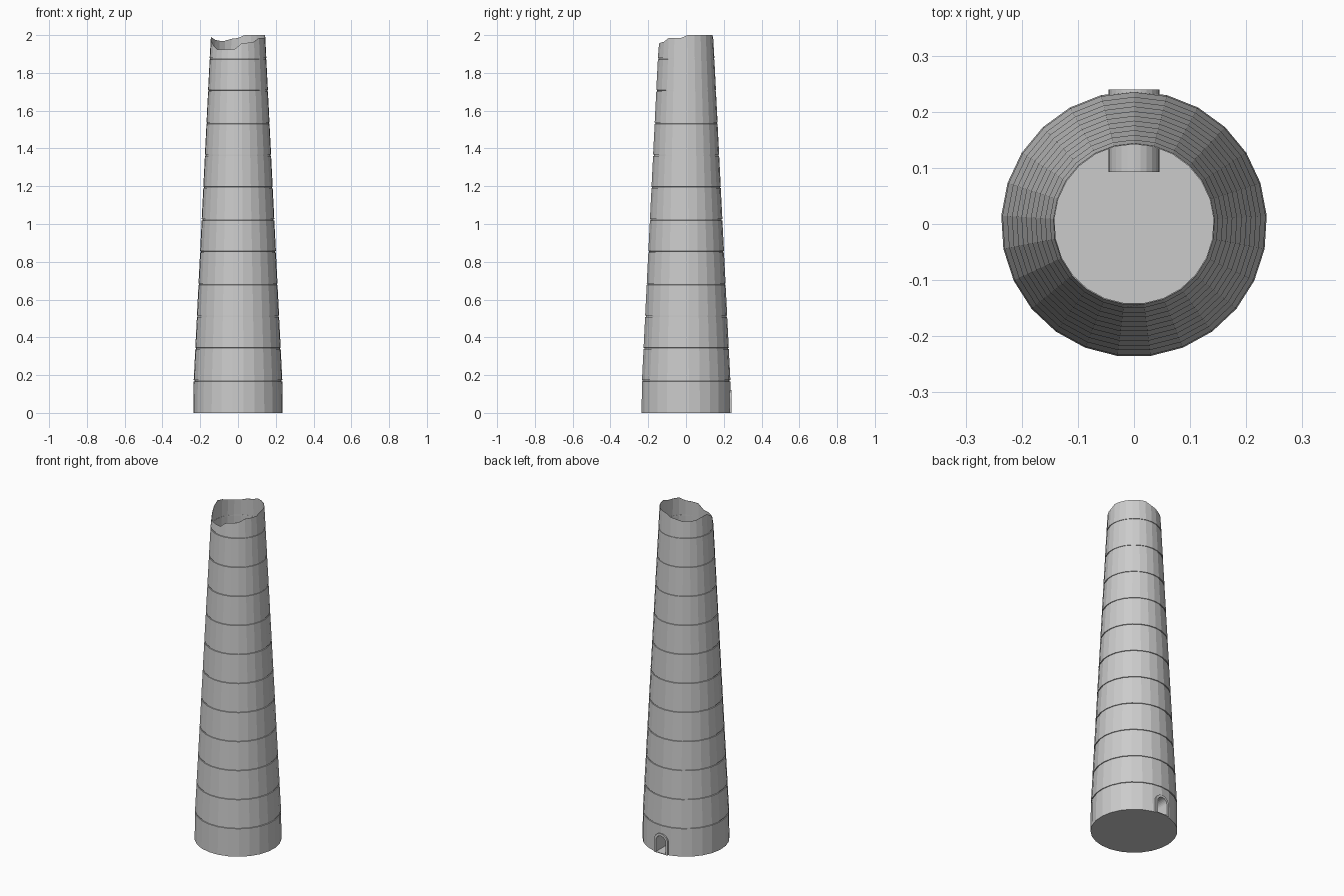
import bpy, bmesh
from math import radians, cos, sin, pi

if "Cube" in bpy.data.objects:
    bpy.data.objects.remove(bpy.data.objects["Cube"])

SIDES = 25
STEP = 0.1705
# Heights of the broken rim, counter-clockwise from the front
RIM = [1.955, 1.96, 1.965, 1.985, 1.985, 1.985, 2, 2, 2, 2, 2, 2, 1.985,
       1.98, 1.97, 1.97, 1.975, 1.985, 1.99, 1.97, 1.945, 1.925, 1.925, 1.925, 1.925]


def make_object(name, bm):
    bmesh.ops.recalc_face_normals(bm, faces=bm.faces)
    mesh = bpy.data.meshes.new(name)
    bm.to_mesh(mesh)
    bm.free()
    ob = bpy.data.objects.new(name, mesh)
    bpy.context.collection.objects.link(ob)
    return ob


def radius(z):
    if z < STEP:
        return 0.237 - 0.002 * z / STEP
    return 0.235 - 0.091 * (z - STEP) / (2 - STEP)


def arch(name, half_w, z0, spring, y0, y1):
    # Extruded round-headed arch
    pts = [(-half_w, z0)]
    pts += [(-half_w * cos(pi * i / 12), spring + half_w * sin(pi * i / 12)) for i in range(13)]
    pts += [(half_w, z0)]
    bm = bmesh.new()
    a = [bm.verts.new((x, y0, z)) for x, z in pts]
    b = [bm.verts.new((x, y1, z)) for x, z in pts]
    n = len(pts)
    bm.faces.new(a)
    bm.faces.new(b)
    for i in range(n):
        j = (i + 1) % n
        bm.faces.new((a[i], a[j], b[j], b[i]))
    return make_object(name, bm)


def cut(ob, cutter):
    m = ob.modifiers.new("cut", 'BOOLEAN')
    m.operation = 'DIFFERENCE'
    m.solver = 'EXACT'
    m.object = cutter


# Tower shell: outer profile with grooves between courses, then thin inner wall
profile = [(0.237, 0.0)]
for k in range(1, 12):
    z = k * STEP
    r = radius(z)
    profile += [(r, z - 0.004), (r - 0.004, z - 0.003), (r - 0.004, z + 0.003), (r, z + 0.004)]
profile += [(radius(2), None), (radius(2) - 0.002, None)]
profile += [(radius(STEP) - 0.006, STEP), (0.231, 0.002)]

bm = bmesh.new()
rings = []
for r, z in profile:
    ring = []
    for i in range(SIDES):
        a = radians(-82.8 + 14.4 * i)
        ring.append(bm.verts.new((r * cos(a), r * sin(a), RIM[i] if z is None else z)))
    rings.append(ring)
for lo, hi in zip(rings, rings[1:]):
    for i in range(SIDES):
        j = (i + 1) % SIDES
        bm.faces.new((lo[i], lo[j], hi[j], hi[i]))
bm.faces.new(rings[0])
bm.faces.new(rings[-1])
tower = make_object("tower_shell", bm)

# Arched doorway on the back, with a deep recess
door = arch("doorway", 0.045, 0.0, 0.075, 0.093, 0.24)
recess = arch("doorway_cutter", 0.032, 0.004, 0.073, 0.105, 0.30)
recess.hide_render = True
recess.hide_viewport = True
cut(tower, recess)
cut(door, recess)
